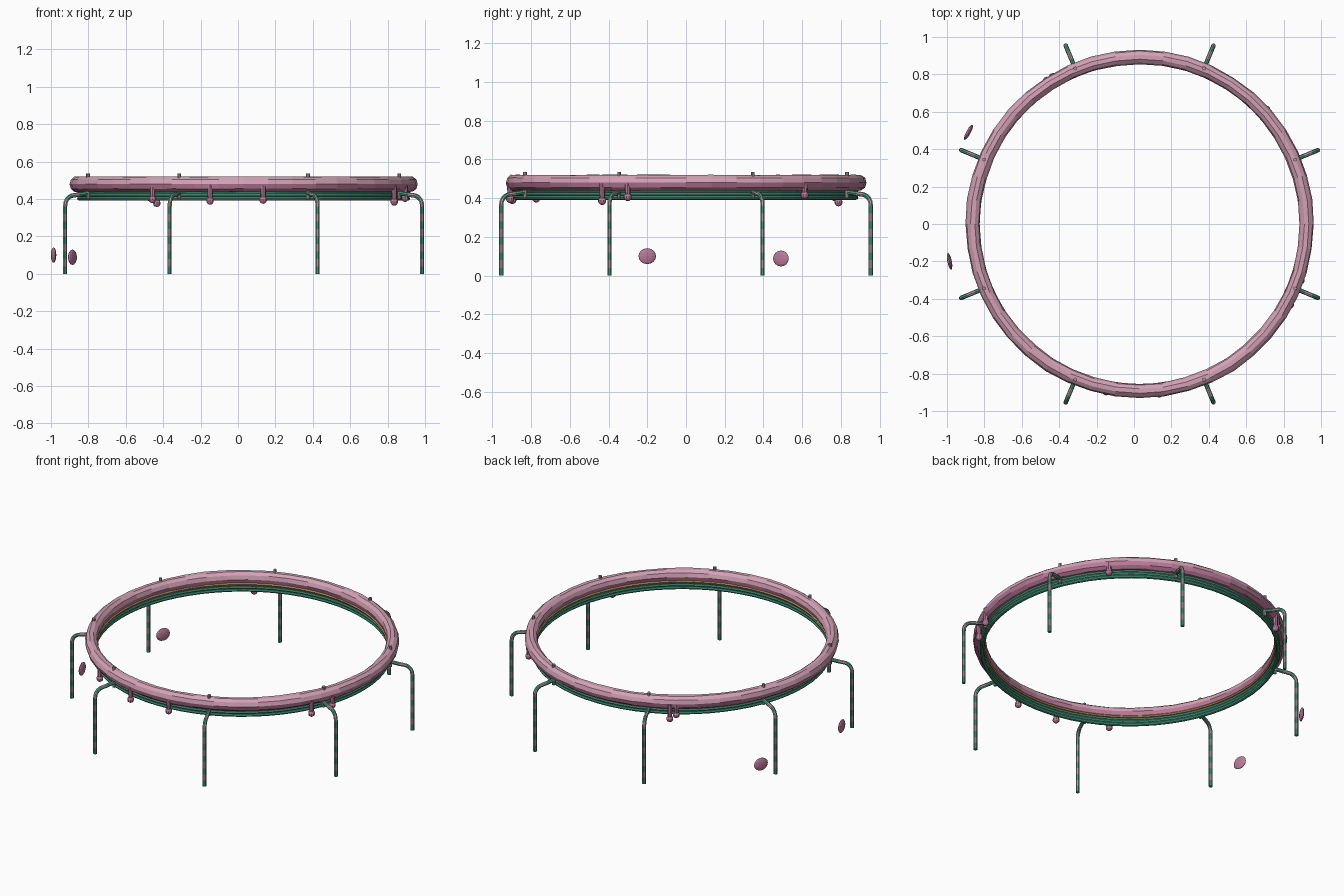
import bpy, bmesh, math
from math import sin, cos, pi, radians
from mathutils import Vector, Matrix

if "Cube" in bpy.data.objects:
    bpy.data.objects.remove(bpy.data.objects["Cube"])

CX = 0.03          # ring centre on x


def material(name, rgb):
    m = bpy.data.materials.new(name)
    m.use_nodes = True
    m.diffuse_color = (*rgb, 1)
    m.node_tree.nodes["Principled BSDF"].inputs["Base Color"].default_value = (*rgb, 1)
    return m


PINK = material("icing pink", (0.50, 0.20, 0.32))
LIGHT = material("light icing pink", (0.66, 0.36, 0.46))
GREEN = material("frame green", (0.07, 0.33, 0.22))
TAN = material("dough tan", (0.50, 0.27, 0.10))
GREY = material("stripe warm grey", (0.43, 0.34, 0.35))


def finish(name, bm, *mats):
    me = bpy.data.meshes.new(name)
    bm.to_mesh(me)
    bm.free()
    ob = bpy.data.objects.new(name, me)
    for m in mats:
        me.materials.append(m)
    bpy.context.collection.objects.link(ob)


def loft(bm, loops, closed=False):
    """Skin a list of point loops, with end caps when the path is open."""
    rows = [[bm.verts.new(p) for p in lp] for lp in loops]
    n = len(rows[0])
    for i in range(len(rows) if closed else len(rows) - 1):
        a, b = rows[i], rows[(i + 1) % len(rows)]
        for j in range(n):
            f = bm.faces.new((a[j], a[(j + 1) % n], b[(j + 1) % n], b[j]))
            f.material_index = i // 2 % 2
    if not closed:
        bm.faces.new(rows[0])
        bm.faces.new(rows[-1])
    bmesh.ops.recalc_face_normals(bm, faces=bm.faces)


def ring(name, mats, radius, z, width, height, major, sides, wobble=0.0):
    bm = bmesh.new()
    loops = []
    for i in range(major):
        a = 2 * pi * i / major
        loop = []
        for j in range(sides):
            t = 2 * pi * j / sides
            k = 1 + wobble * (sin(5 * a + 2 * t) + sin(11 * a + 3 * j) + 0.7 * sin(17 * a - t))
            r = radius + width * k * cos(t)
            loop.append((CX + r * cos(a), r * sin(a), z + height * k * sin(t)))
        loops.append(loop)
    loft(bm, loops, closed=True)
    # Second colour on the upper half
    for f in bm.faces:
        f.material_index = int(len(mats) > 1 and f.calc_center_median().z > z)
    finish(name, bm, *mats)


# Stacked rings: three frame hoops, dough and lumpy icing
for k in range(3):
    ring(f"frame_hoop_{k + 1}", [GREEN], 0.878, 0.402 + 0.018 * k, 0.012, 0.011, 64, 8)
ring("dough_ring", [TAN], 0.877, 0.448, 0.022, 0.010, 64, 8)
ring("icing_ring", [PINK, LIGHT], 0.893, 0.479, 0.038, 0.042, 44, 10, 0.025)


# Leg centre line in (radius, height): upright, quarter bend, short inward arm
path = [(1.033, 0.36 * i / 18) for i in range(19)]
path += [(0.978 + 0.055 * cos(t), 0.365 + 0.055 * sin(t))
         for t in (radians(d) for d in (18, 36, 54, 72, 90))]
path += [(0.953, 0.423), (0.928, 0.427), (0.903, 0.431)]

for k in range(8):
    ang = radians(22.5 + 45 * k)
    out, side = Vector((cos(ang), sin(ang), 0)), Vector((-sin(ang), cos(ang), 0))
    up, centre = Vector((0, 0, 1)), Vector((CX, 0, 0))
    loops = []
    for i, (r, z) in enumerate(path):
        p, q = path[max(i - 1, 0)], path[min(i + 1, len(path) - 1)]
        tangent = (out * (q[0] - p[0]) + up * (q[1] - p[1])).normalized()
        normal = side.cross(tangent)
        base = centre + out * r + up * z
        loops.append([base + 0.012 * (normal * cos(t) + side * sin(t))
                      for t in (2 * pi * j / 8 for j in range(8))])
    bm = bmesh.new()
    loft(bm, loops)
    finish(f"leg_{k + 1}", bm, GREEN, GREY)

    # Peg through the ring at each leg
    bm = bmesh.new()
    spot = centre + out * 0.9 + up * 0.468
    bmesh.ops.create_cone(bm, cap_ends=True, segments=8, radius1=0.010, radius2=0.010,
                          depth=0.134, matrix=Matrix.Translation(spot))
    finish(f"peg_{k + 1}", bm, GREY)


# Icing drips: direction from the ring centre and bead height
drips = [(-0.18, -0.90, 0.390), (0.105, -0.914, 0.395), (0.80, -0.43, 0.385),
         (0.86, -0.30, 0.405), (-0.485, -0.77, 0.398), (-0.46, 0.78, 0.378),
         (-0.495, 0.765, 0.405), (0.675, 0.61, 0.415)]
for k, (x, y, z) in enumerate(drips):
    d = Vector((x, y, 0)).normalized() * 0.914
    d.x += CX
    bm = bmesh.new()
    bmesh.ops.create_uvsphere(bm, u_segments=10, v_segments=7, radius=0.021,
                              matrix=Matrix.Translation((d.x, d.y, z)))
    top = 0.475
    bmesh.ops.create_cone(bm, cap_ends=True, segments=8, radius1=0.013, radius2=0.016,
                          depth=top - z, matrix=Matrix.Translation((d.x, d.y, (top + z) / 2)))
    finish(f"icing_drip_{k + 1}", bm, PINK)


# Two loose flattened drops beside the ring
for k, (x, y, z) in enumerate([(-0.885, 0.49, 0.088), (-0.986, -0.20, 0.10)]):
    turn = Matrix.Rotation(math.atan2(y, x - CX), 4, 'Z')
    bm = bmesh.new()
    bmesh.ops.create_uvsphere(bm, u_segments=12, v_segments=8, radius=1,
                              matrix=Matrix.Translation((x, y, z)) @ turn
                              @ Matrix.Diagonal((0.012, 0.046, 0.041, 1)))
    finish(f"loose_drop_{k + 1}", bm, PINK)
